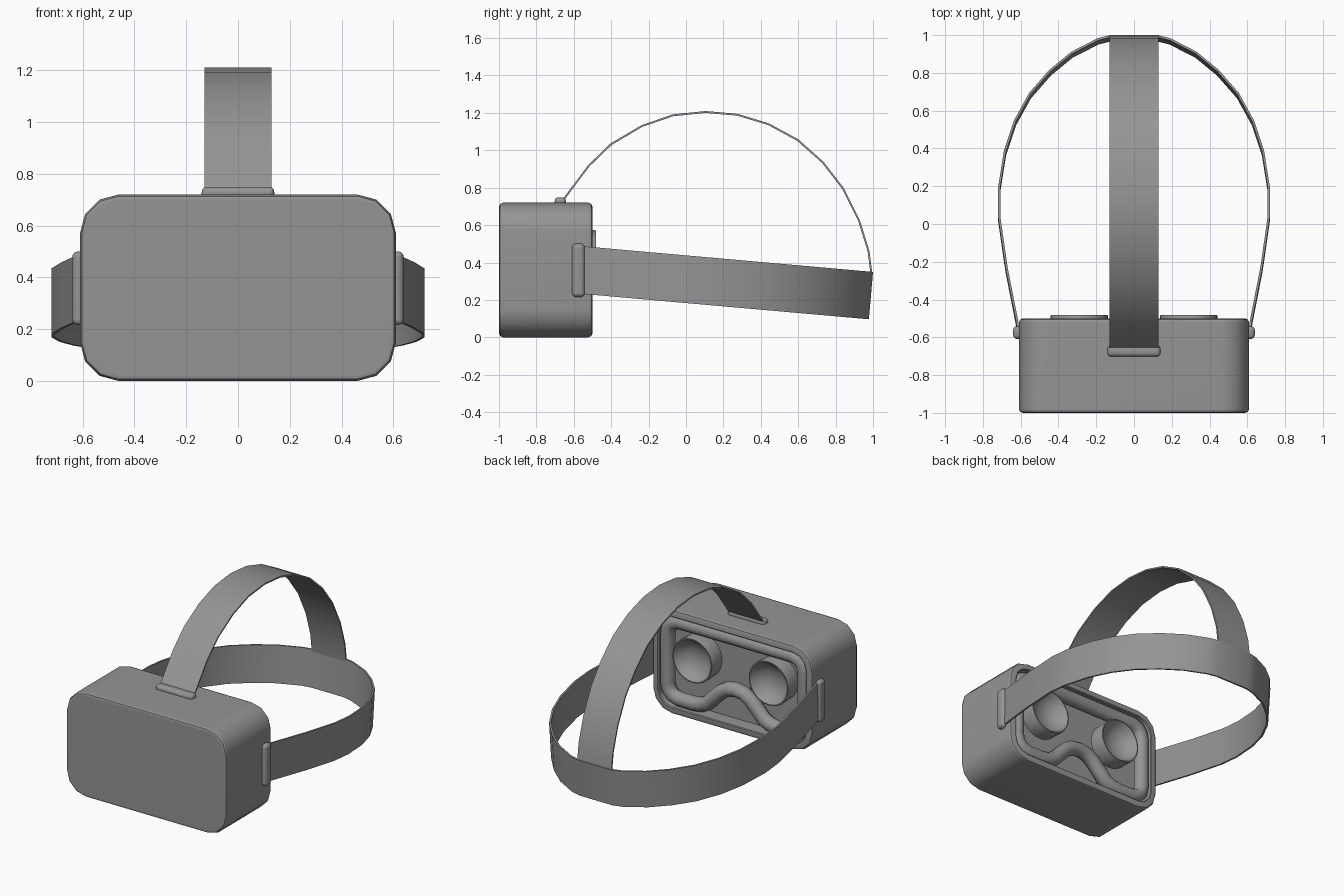
import bpy, bmesh
from math import sin, cos, pi, radians
from mathutils import Vector

if "Cube" in bpy.data.objects:
    bpy.data.objects.remove(bpy.data.objects["Cube"])

# Dark grey shared by every part
grey = bpy.data.materials.new("dark_grey")
grey.diffuse_color = (0.3, 0.3, 0.3, 1)
grey.use_nodes = True
grey.node_tree.nodes["Principled BSDF"].inputs["Base Color"].default_value = grey.diffuse_color


def activate(ob):
    bpy.ops.object.select_all(action='DESELECT')
    ob.select_set(True)
    bpy.context.view_layer.objects.active = ob


def finish(name, bm, angle=35, weighted=False):
    bmesh.ops.recalc_face_normals(bm, faces=bm.faces)
    me = bpy.data.meshes.new(name)
    bm.to_mesh(me)
    bm.free()
    me.materials.append(grey)
    ob = bpy.data.objects.new(name, me)
    bpy.context.collection.objects.link(ob)
    activate(ob)
    bpy.ops.object.shade_smooth_by_angle(angle=radians(angle))
    if weighted:
        mod = ob.modifiers.new("weighted_normals", 'WEIGHTED_NORMAL')
        mod.keep_sharp = True
    return ob


def loft(name, rings, angle=35, weighted=False):
    bm = bmesh.new()
    loops = [[bm.verts.new(p) for p in r] for r in rings]
    n = len(loops[0])
    for a, b in zip(loops, loops[1:]):
        for i in range(n):
            bm.faces.new((a[i], a[(i + 1) % n], b[(i + 1) % n], b[i]))
    bm.faces.new(loops[0])
    bm.faces.new(loops[-1])
    return finish(name, bm, angle, weighted)


def rounded_rect(inset, y, hw=0.61, hh=0.36, r=0.15, seg=3):
    pts = []
    for k, (sx, sz) in enumerate(((1, 1), (-1, 1), (-1, -1), (1, -1))):
        for i in range(seg + 1):
            a = (k + i / seg) * pi / 2
            rr = r - inset
            pts.append((sx * (hw - r) + rr * cos(a), y, hh + sz * (hh - r) + rr * sin(a)))
    return pts


def ribbon(name, centres, side, thickness=0.012):
    bm = bmesh.new()
    rows = [(bm.verts.new(c - side), bm.verts.new(c + side)) for c in centres]
    for a, b in zip(rows, rows[1:]):
        bm.faces.new((a[0], a[1], b[1], b[0]))
    ob = finish(name, bm)
    mod = ob.modifiers.new("thickness", 'SOLIDIFY')
    mod.thickness = thickness
    mod.offset = 0
    bpy.ops.object.modifier_apply(modifier=mod.name)
    bpy.ops.object.shade_smooth_by_angle(angle=radians(35))


def clip(name, centre, size, bevel):
    bm = bmesh.new()
    bmesh.ops.create_cube(bm, size=1)
    bmesh.ops.scale(bm, vec=size, verts=bm.verts)
    bmesh.ops.bevel(bm, geom=bm.edges[:], offset=bevel, segments=3, profile=0.5, affect='EDGES')
    bmesh.ops.translate(bm, vec=centre, verts=bm.verts)
    finish(name, bm, 50, True)


# Housing: rounded box with a recessed back plate
loft("housing", [rounded_rect(i, y) for i, y in (
    (0.022, -1.0), (0.007, -0.994), (0, -0.978), (0, -0.522), (0.007, -0.506),
    (0.022, -0.5), (0.045, -0.5), (0.05, -0.505), (0.05, -0.595))], weighted=True)

# Lens cups: turned profile with a concave bowl
cup = ((0.148, -0.6), (0.153, -0.49), (0.15, -0.482), (0.143, -0.482), (0.138, -0.488),
       (0.12, -0.516), (0.095, -0.538), (0.06, -0.555), (0.02, -0.563))
for side, sx in (("left", -1), ("right", 1)):
    loft(side + "_lens_cup", [[(sx * 0.29 + r * cos(2 * pi * i / 28), y, 0.42 + r * sin(2 * pi * i / 28))
                               for i in range(28)] for r, y in cup], angle=45)

# Face gasket: tube following the opening with a nose arch
half = [(0, 0.275), (0.06, 0.265), (0.11, 0.235), (0.16, 0.185), (0.21, 0.13), (0.26, 0.105),
        (0.32, 0.095), (0.43, 0.095), (0.48, 0.11), (0.51, 0.145), (0.52, 0.19),
        (0.52, 0.53), (0.51, 0.58), (0.48, 0.613), (0.43, 0.627)]
path = half + [(-x, z) for x, z in reversed(half[1:])]
cu = bpy.data.curves.new("face_gasket", 'CURVE')
cu.dimensions = '3D'
cu.bevel_depth = 0.049
cu.bevel_resolution = 3
sp = cu.splines.new('POLY')
sp.points.add(len(path) - 1)
for p, (x, z) in zip(sp.points, path):
    p.co = (x, -0.548, z, 1)
sp.use_cyclic_u = True
cu.materials.append(grey)
gasket = bpy.data.objects.new("face_gasket", cu)
bpy.context.collection.objects.link(gasket)
activate(gasket)
bpy.ops.object.convert(target='MESH')
bpy.ops.object.shade_smooth_by_angle(angle=radians(50))

# Head strap: tilted loop around the back
arc = [(0.612, -0.575), (0.62, -0.52), (0.675, -0.24), (0.714, 0.03), (0.714, 0.18), (0.683, 0.375),
       (0.63, 0.535), (0.55, 0.68), (0.445, 0.8), (0.33, 0.895), (0.19, 0.967), (0.125, 0.983)]
loop = arc + [(-x, y) for x, y in reversed(arc)]
tilt = radians(5)
ribbon("head_strap", [Vector((x, y, 0.355 - 0.0885 * (y + 0.5))) for x, y in loop],
       Vector((0, sin(tilt), cos(tilt))) * 0.127)

# Top strap: arch from the housing to the rear of the head strap
arch = [(-0.675, 0.71), (-0.52, 0.917), (-0.4, 1.033), (-0.235, 1.13), (-0.07, 1.187), (0.105, 1.205),
        (0.275, 1.19), (0.44, 1.14), (0.597, 1.055), (0.732, 0.935), (0.84, 0.795),
        (0.925, 0.625), (0.976, 0.46), (0.992, 0.335)]
ribbon("top_strap", [Vector((0, y, z)) for y, z in arch], Vector((0.13, 0, 0)), 0.01)

# Strap clips on top and both sides
clip("top_clip", (0, -0.672, 0.725), (0.28, 0.06, 0.048), 0.02)
for side, sx in (("left", -1), ("right", 1)):
    clip(side + "_clip", (sx * 0.615, -0.575, 0.358), (0.05, 0.068, 0.285), 0.022)
